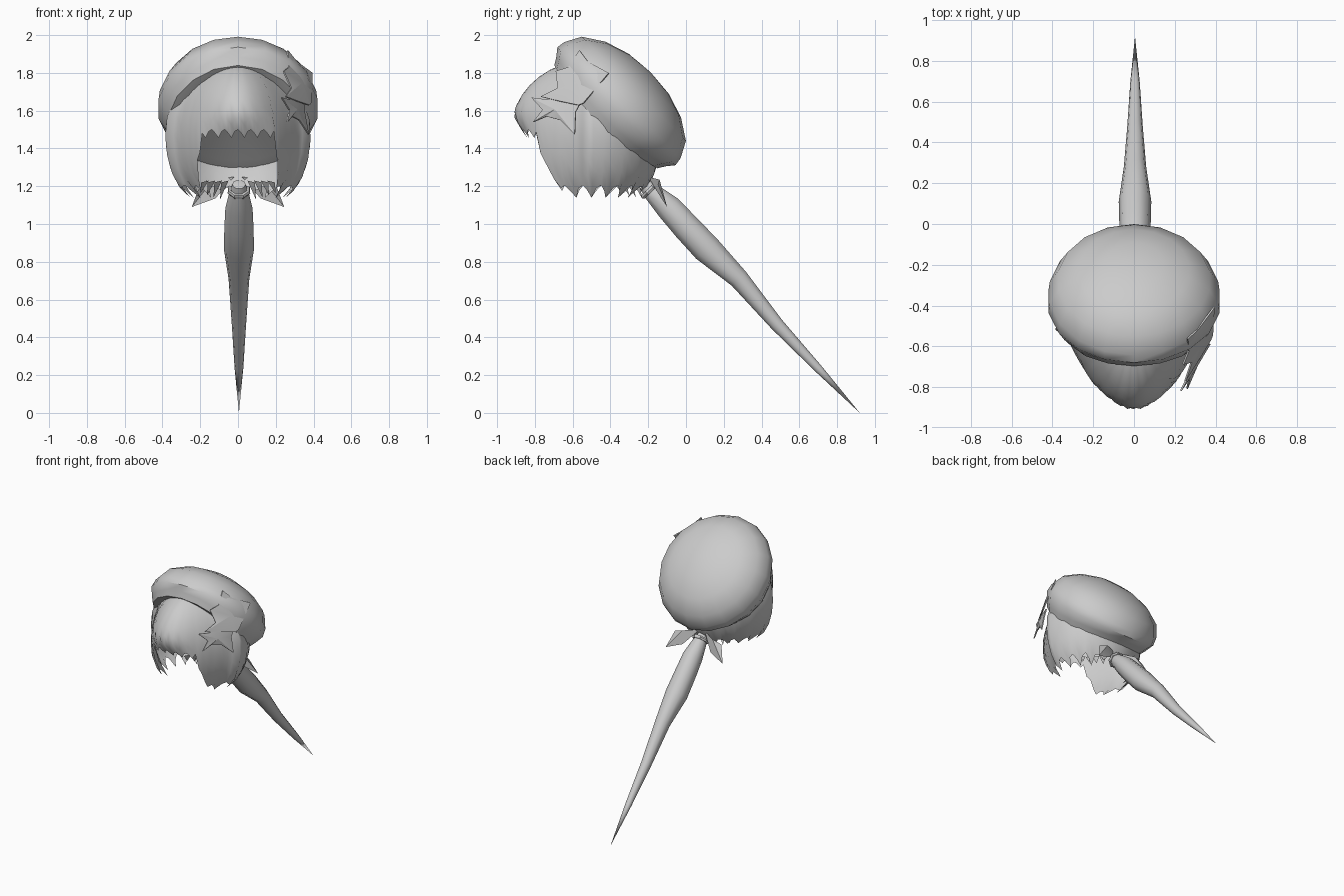
import bpy, bmesh, math
from mathutils import Vector

cube = bpy.data.objects.get("Cube")
if cube:
    bpy.data.objects.remove(cube, do_unlink=True)

GREY = (0.6, 0.6, 0.6, 1)
mat = bpy.data.materials.new("light grey")
mat.use_nodes = True
mat.diffuse_color = GREY
mat.node_tree.nodes["Principled BSDF"].inputs["Base Color"].default_value = GREY


def make(name, verts, faces, sharp=50):
    bm = bmesh.new()
    vs = [bm.verts.new(v) for v in verts]
    for f in faces:
        bm.faces.new([vs[i] for i in f])
    bmesh.ops.remove_doubles(bm, verts=bm.verts, dist=0.0005)
    bmesh.ops.recalc_face_normals(bm, faces=bm.faces)
    me = bpy.data.meshes.new(name)
    bm.to_mesh(me)
    bm.free()
    me.materials.append(mat)
    ob = bpy.data.objects.new(name, me)
    bpy.context.collection.objects.link(ob)
    bpy.ops.object.select_all(action='DESELECT')
    ob.select_set(True)
    bpy.context.view_layer.objects.active = ob
    bpy.ops.object.shade_smooth_by_angle(angle=math.radians(sharp))


def loft(name, rings, sharp=50):
    """Skin closed rings of equal length; coincident end points are welded."""
    n = len(rings[0])
    faces = [(r * n + i, r * n + (i + 1) % n, (r + 1) * n + (i + 1) % n, (r + 1) * n + i)
             for r in range(len(rings) - 1) for i in range(n)]
    make(name, [p for ring in rings for p in ring], faces, sharp)


# Beret: tilted lathe with a head band and closed underside (radius, height, side droop)
profile = [(0, .30, 0), (.15, .287, 0), (.283, .245, 0), (.39, .175, 0), (.435, .09, 0),
           (.442, .045, .02), (.41, .005, .05), (.385, -.035, .05), (.33, -.035, .05), (0, -.01, 0)]


def beret_point(r, n, droop, a):
    n -= droop * math.sin(a) ** 2
    t = r * math.cos(a)
    return (.965 * r * math.sin(a), -.40 + .7071 * (t + n), 1.592 + .7071 * (n - t))


loft("beret", [[beret_point(*p, 2 * math.pi * i / 18) for i in range(18)] for p in profile], 45)

# Hair: shell narrowing to the front, with a cut fringe and jagged hem
COLS, ROWS = 84, 9
SAW = [0, .025, .055, .012]


def hem_height(a, i):
    saw = SAW[i % 4]
    if a < 50:
        return 1.50 - .8 * saw                          # fringe
    if a < 64:
        return 1.38 - (a - 50) / 14 * .03 - 2.2 * saw   # front locks
    if a < 150:
        return 1.205 - 1.2 * saw                        # sides
    return 1.20 - .5 * saw                              # nape


def hair_point(i, k):
    phi = 2 * math.pi * i / COLS
    a = abs((math.degrees(phi) + 180) % 360 - 180)
    low = math.acos((hem_height(a, i) - 1.48) / .385)
    th = low * k / ROWS
    c, s = math.cos(phi), math.sin(phi)
    z = 1.48 + .385 * math.cos(th)
    r = math.sin(th) if th < math.pi / 2 else math.sin(th) ** .55
    x = .385 * r * s * (1 - .4 * max(0, c) ** .5)
    y = -.52 - (.41 if c > 0 else .39) * r * c
    if c > .64 and z < 1.58:                            # fringe curls inward
        y += .72 * c * (1.58 - z) * (c - .64) / .36
    return (x, y, z)


loft("hair", [[hair_point(i, k) for i in range(COLS)] for k in range(ROWS + 1)], 70)

# Ponytail: tapering tube (y, z, radius)
path = [(-.225, 1.215, 0), (-.22, 1.21, .035), (-.18, 1.17, .05), (-.09, 1.085, .072),
        (.0, .985, .077), (.11, .868, .08), (.28, .71, .055), (.48, .47, .038),
        (.70, .235, .023), (.92, 0, 0)]
rings = []
for y, z, r in path:
    ring = []
    for i in range(10):
        a = 2 * math.pi * i / 10
        u = r * math.sin(a)
        ring.append((.005 + r * math.cos(a), y + .73 * u, z + .69 * u))
    rings.append(ring)
loft("ponytail", rings)

# Ponytail tie: gathered ring at the nape
tie = []
for j in range(7):
    b = 2 * math.pi * j / 6
    ring = []
    for i in range(16):
        a = 2 * math.pi * i / 16
        r = .046 + .012 * math.cos(b) + (.007 if i % 2 else 0)
        u, d = r * math.sin(a), .014 * math.sin(b)
        ring.append((.005 + r * math.cos(a), -.19 + .7 * (u + d), 1.18 + .7 * (u - d)))
    tie.append(ring)
loft("ponytail_tie", tie)

# Nape ribbons: a folded tail on each side, plus short loose strands
for side, word in ((1, "left"), (-1, "right")):
    pts = [(.02, -.20, 1.25), (.13, -.14, 1.235), (.20, -.15, 1.21), (.245, -.10, 1.09),
           (.12, -.13, 1.135)]
    make(word + "_ribbon", [(side * x, y, z) for x, y, z in pts],
         [(0, 4, 1), (1, 4, 3), (1, 3, 2)], 30)
    verts, faces = [], []
    for k in range(4):
        x = .05 + .035 * k
        y = -.25 - .035 * k
        verts += [(side * x, y, 1.23), (side * (x + .04), y - .03, 1.22),
                  (side * (x + .045), y + .02, 1.13 + .01 * k)]
        faces.append((3 * k, 3 * k + 1, 3 * k + 2))
    make(word + "_loose_strands", verts, faces, 30)


# Star ornaments: thin uneven plates leaning on the left of the head
def star(name, outline, centre, slope_y, slope_z):
    """Plate over a (y, z) outline; the slopes give x across the plate."""
    cx, cy, cz = centre
    n = Vector((1, -slope_y, -slope_z)).normalized()
    rim = [Vector((cx + slope_y * (y - cy) + slope_z * (z - cz), y, z)) for y, z in outline]
    mid = Vector(centre)
    count = len(rim)
    verts = [mid + n * .01] + rim + [p - n * .008 for p in rim] + [mid - n * .008]
    faces = []
    for i in range(count):
        a, b = 1 + i, 1 + (i + 1) % count
        faces += [(0, a, b), (a, a + count, b + count, b), (2 * count + 1, b + count, a + count)]
    make(name, verts, faces, 20)


star("large_star",
     [(-.565, 1.92), (-.52, 1.86), (-.41, 1.80), (-.545, 1.64), (-.57, 1.63), (-.665, 1.65),
      (-.77, 1.675), (-.68, 1.72), (-.69, 1.81), (-.625, 1.83)],
     (.333, -.57, 1.745), .53, -.4)
star("small_star",
     [(-.82, 1.67), (-.74, 1.66), (-.665, 1.67), (-.56, 1.64), (-.585, 1.595), (-.59, 1.475),
      (-.665, 1.55), (-.74, 1.57), (-.81, 1.54), (-.76, 1.605)],
     (.305, -.69, 1.605), .45, -.2)
